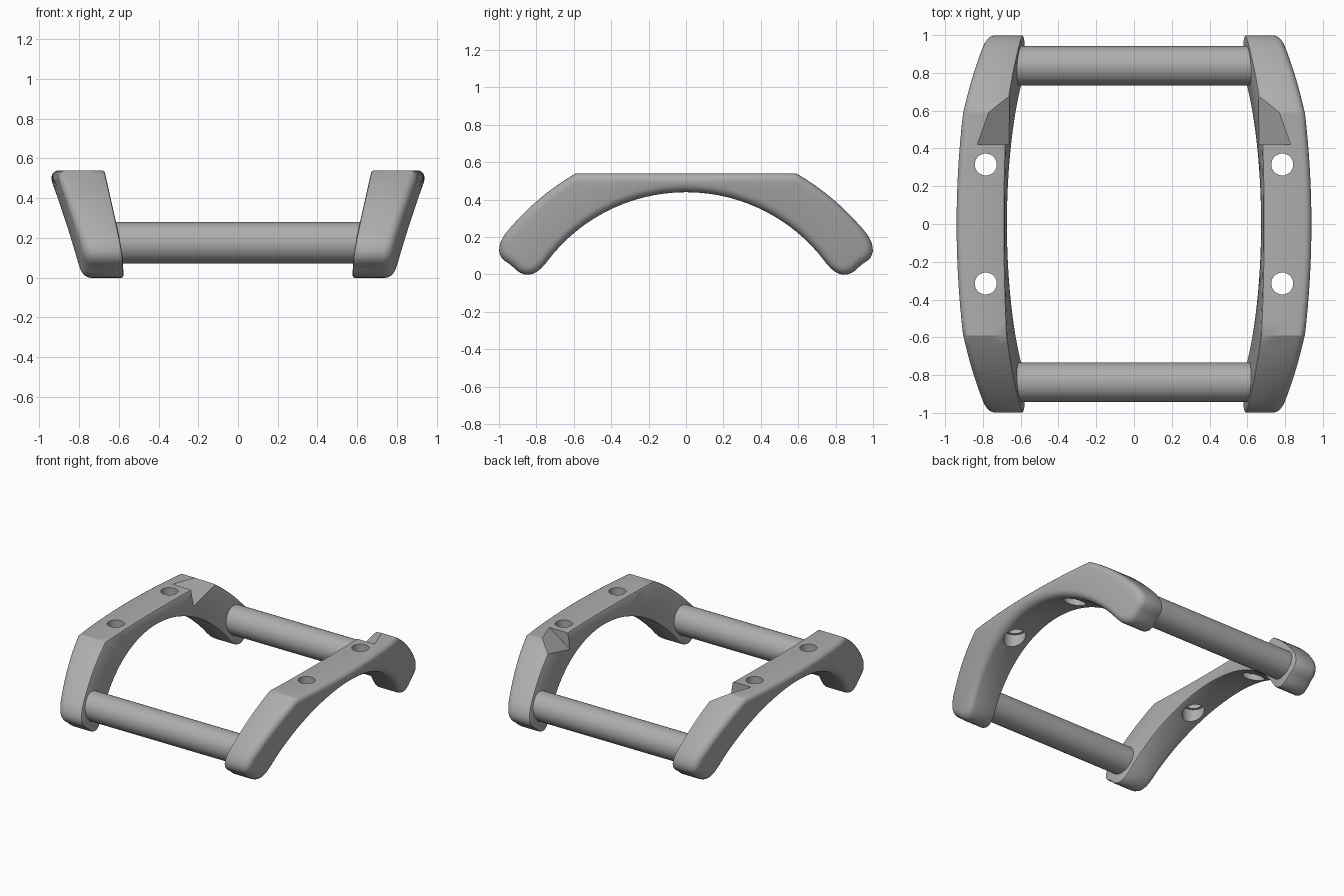
import bpy
import bmesh
from math import sqrt, sin, cos, pi, radians

cube = bpy.data.objects.get("Cube")
if cube:
    bpy.data.objects.remove(cube, do_unlink=True)

GREY = (0.42, 0.42, 0.42, 1)
metal = bpy.data.materials.new("plain grey")
metal.use_nodes = True
metal.diffuse_color = GREY
metal.node_tree.nodes["Principled BSDF"].inputs["Base Color"].default_value = GREY


def add_object(name, bm):
    bmesh.ops.recalc_face_normals(bm, faces=bm.faces)
    mesh = bpy.data.meshes.new(name)
    bm.to_mesh(mesh)
    bm.free()
    mesh.materials.append(metal)
    obj = bpy.data.objects.new(name, mesh)
    bpy.context.collection.objects.link(obj)
    return obj


def select(obj):
    bpy.ops.object.select_all(action='DESELECT')
    obj.select_set(True)
    bpy.context.view_layer.objects.active = obj


def bezier(a, b, c, n):
    return [tuple((1 - t) ** 2 * p + 2 * t * (1 - t) * q + t * t * r for p, q, r in zip(a, b, c))
            for t in (i / n for i in range(1, n + 1))]


def cylinder(name, radius, length, location, axis_x=False):
    bpy.ops.mesh.primitive_cylinder_add(vertices=48, radius=radius, depth=length, location=location,
                                        rotation=(0, pi / 2 if axis_x else 0, 0))
    obj = bpy.context.object
    obj.name = name
    obj.data.materials.append(metal)
    return obj


# Arch outline: matching upper and lower edges, mirrored front to back
def arch_outline():
    radius = 0.93
    upper = [(0.59 * i / 8, 0.54) for i in range(9)]
    upper += bezier(upper[-1], (0.80, 0.42), (0.965, 0.22), 10)
    upper += bezier(upper[-1], (1.04, 0.11), (0.95, 0.06), 8)
    lower = [(y, 0.44 - radius + sqrt(radius ** 2 - y * y)) for y in (0.75 * i / 18 for i in range(19))]
    lower += bezier(lower[-1], (0.84, -0.055), (0.93, 0.045), 8)
    mirrored = [[(-y, z) for y, z in reversed(edge[1:])] + edge for edge in (upper, lower)]
    return mirrored[0] + mirrored[1][::-1]


def inset(points, d):
    result = []
    for i, (y, z) in enumerate(points):
        (y0, z0), (y1, z1) = points[i - 1], points[(i + 1) % len(points)]
        length = sqrt((y1 - y0) ** 2 + (z1 - z0) ** 2)
        result.append((y + d * (z1 - z0) / length, z - d * (y1 - y0) / length))
    return result


def inner_x(y, z):
    return 0.68 - 0.04 * y * y + 0.15 * (z - 0.5)


def outer_x(y, z):
    return 0.94 - 0.10 * y * y + 0.17 * (z - 0.5)


# Side rail: outline lofted from the inner face to a rounded outer face
def side_rail(name, side):
    outline = arch_outline()
    round_in, round_out = 0.012, 0.045
    rows = [(inner_x, round_in * (1 - sin(a)), round_in * (1 - cos(a))) for a in (0, pi / 4, pi / 2)]
    rows += [(outer_x, round_out * (1 - cos(a)), round_out * (sin(a) - 1))
             for a in (pi / 2 * i / 5 for i in range(6))]
    bm = bmesh.new()
    loops = []
    for face_x, d, dx in rows:
        loops.append([bm.verts.new((side * (face_x(y, z) + dx), y, z)) for y, z in inset(outline, d)])
    count = len(outline)
    for a, b in zip(loops, loops[1:]):
        for i in range(count):
            j = (i + 1) % count
            bm.faces.new((a[i], a[j], b[j], b[i]))
    for loop in (loops[0], loops[-1]):
        for i in range(count // 2 - 1):
            bm.faces.new((loop[i], loop[i + 1], loop[count - 2 - i], loop[count - 1 - i]))
    return add_object(name, bm)


# Wedge that carves a sloping notch beside the flat top
def notch_cutter(side, end):
    bm = bmesh.new()
    bmesh.ops.create_cube(bm, size=1)
    for v in bm.verts:
        x = 0.5 if v.co.x < 0 else 0.95
        y = 0.42 if v.co.y < 0 else 0.8
        floor = 0.54 + 0.7 * (x - 0.83) + 0.25 * (y - 0.42)
        v.co = (side * x, end * y, floor if v.co.z < 0 else 0.8)
    return add_object("notch_cutter", bm)


def cut(obj, cutter):
    select(obj)
    mod = obj.modifiers.new("cut", 'BOOLEAN')
    mod.operation = 'DIFFERENCE'
    mod.solver = 'EXACT'
    mod.object = cutter
    bpy.ops.object.modifier_apply(modifier=mod.name)
    bpy.data.objects.remove(cutter, do_unlink=True)


# Rails with notches, screw holes and counterbores below
for name, side in (("left_side_rail", 1), ("right_side_rail", -1)):
    rail = side_rail(name, side)
    for end in (-1, 1):
        x, y = side * 0.785, end * 0.315
        cut(rail, notch_cutter(side, end))
        cut(rail, cylinder("hole_cutter", 0.058, 1, (x, y, 0.4)))
        cut(rail, cylinder("counterbore_cutter", 0.075, 0.4, (x, y, 0.25)))
    select(rail)
    bpy.ops.object.shade_smooth_by_angle(angle=radians(28))

# Round bars joining the rail ends
for name, end in (("front_bar", -1), ("back_bar", 1)):
    bar = cylinder(name, 0.104, 1.3, (0, end * 0.838, 0.176), axis_x=True)
    select(bar)
    bpy.ops.object.shade_smooth_by_angle(angle=radians(30))
